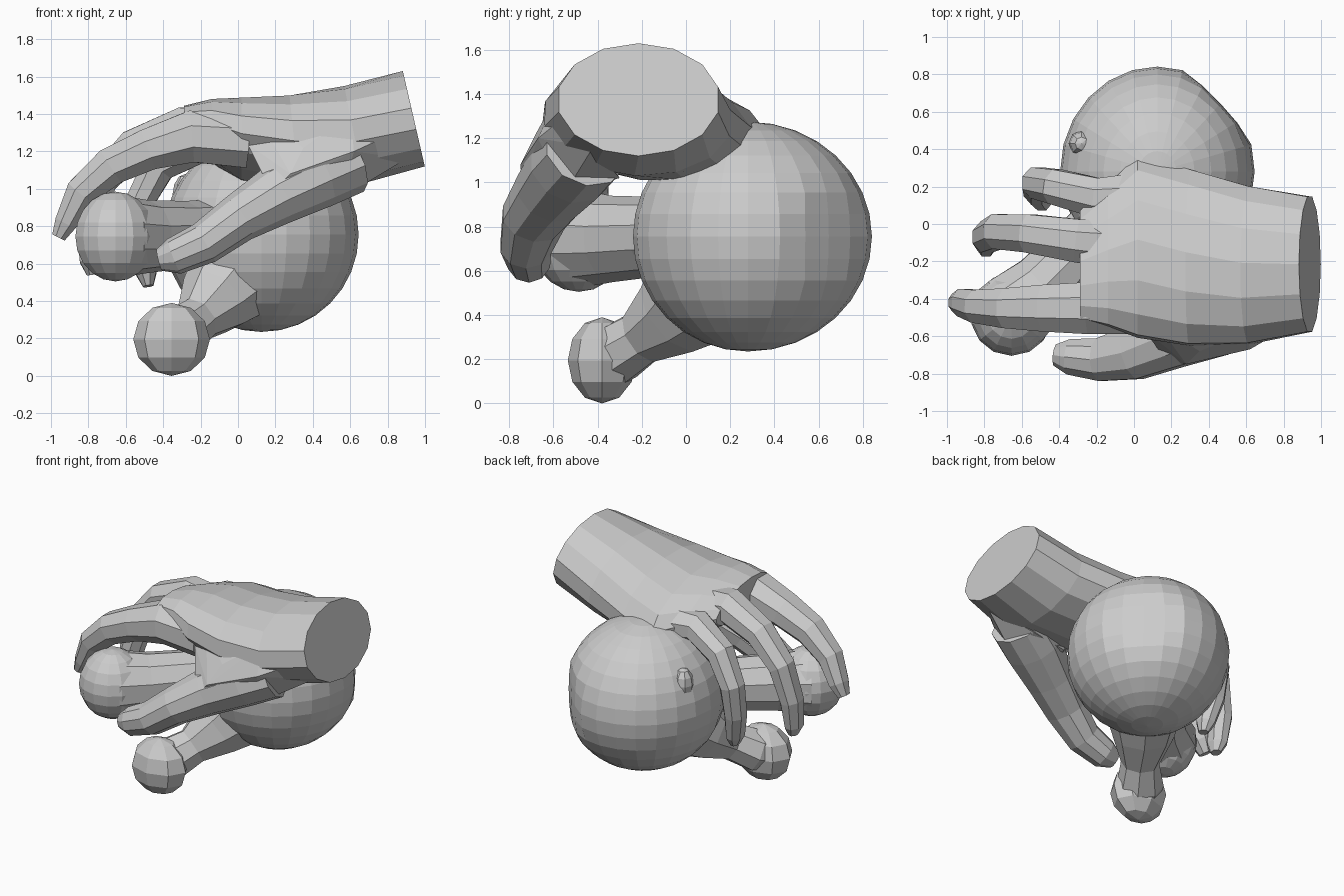
import bpy, bmesh, math
from mathutils import Vector, Matrix

if "Cube" in bpy.data.objects:
    bpy.data.objects.remove(bpy.data.objects["Cube"])


def make_object(name, bm):
    bmesh.ops.recalc_face_normals(bm, faces=bm.faces)
    mesh = bpy.data.meshes.new(name)
    bm.to_mesh(mesh)
    bm.free()
    ob = bpy.data.objects.new(name, mesh)
    bpy.context.collection.objects.link(ob)
    return ob


def skin_rings(name, rings):
    """Closed faceted tube through rings of points."""
    bm = bmesh.new()
    loops = [[bm.verts.new(p) for p in r] for r in rings]
    n = len(loops[0])
    for a, b in zip(loops, loops[1:]):
        for i in range(n):
            j = (i + 1) % n
            bm.faces.new((a[i], a[j], b[j], b[i]))
    bm.faces.new(loops[0])
    bm.faces.new(loops[-1])
    return make_object(name, bm)


def limb(name, path, sides=8, side=Vector((0, 1, 0))):
    """Tube along (x, y, z, half width, half thickness) stations."""
    pts = [Vector(p[:3]) for p in path]
    rings = []
    for i, p in enumerate(path):
        t = (pts[min(i + 1, len(pts) - 1)] - pts[max(i - 1, 0)]).normalized()
        u = (side - t * side.dot(t)).normalized()
        v = t.cross(u)
        rings.append([pts[i] + u * p[3] * math.cos(a) + v * p[4] * math.sin(a)
                      for a in [2 * math.pi * (k + 0.5) / sides for k in range(sides)]])
    return skin_rings(name, rings)


def hull(name, points):
    bm = bmesh.new()
    for p in points:
        bm.verts.new(p)
    res = bmesh.ops.convex_hull(bm, input=bm.verts)
    bmesh.ops.delete(bm, geom=list({g for g in res["geom_interior"] + res["geom_unused"]
                                    if isinstance(g, bmesh.types.BMVert)}), context='VERTS')
    return make_object(name, bm)


def ball(name, centre, radii, u=12, v=8, back=1.0, flat=None):
    """Sphere, stretched at the back; flat = (normal, distance) limits it."""
    bm = bmesh.new()
    bmesh.ops.create_uvsphere(bm, u_segments=u, v_segments=v, radius=1)
    for w in bm.verts:
        if w.co.y > 0:
            w.co.y *= back
        w.co = Vector([w.co[k] * radii[k] + centre[k] for k in range(3)])
        if flat:
            over = w.co.dot(flat[0]) - flat[1]
            if over > 0:
                w.co -= flat[0] * over * 0.7
    return make_object(name, bm)


def unite(base, parts):
    for p in parts:
        m = base.modifiers.new("join", 'BOOLEAN')
        m.operation = 'UNION'
        m.solver = 'EXACT'
        m.object = p
    bpy.context.view_layer.update()
    dg = bpy.context.evaluated_depsgraph_get()
    mesh = bpy.data.meshes.new_from_object(base.evaluated_get(dg))
    base.modifiers.clear()
    base.data = mesh
    for p in parts:
        bpy.data.objects.remove(p)


# Palm and cut wrist: x, y, z, half width, half height, roll, lean
palm_stations = [
    (0.94, -0.215, 1.375, 0.37, 0.255, 0.00, 0.23),
    (0.62, -0.22, 1.29, 0.43, 0.26, -0.05, 0.20),
    (0.30, -0.18, 1.255, 0.48, 0.245, -0.12, 0.10),
    (0.02, -0.12, 1.26, 0.50, 0.215, -0.17, 0.0),
    (-0.14, -0.17, 1.31, 0.39, 0.155, -0.20, 0.0),
    (-0.29, -0.22, 1.33, 0.30, 0.10, -0.20, 0.0)]
rings = []
for x, y, z, ry, rz, roll, lean in palm_stations:
    ring = []
    for k in range(14):
        a = 2 * math.pi * (k + 0.5) / 14
        q = Matrix.Rotation(roll, 3, 'X') @ Vector((0, ry * math.cos(a), rz * math.sin(a)))
        ring.append(Vector((x - lean * q.z, y + q.y, z + q.z)))
    rings.append(ring)
hand = skin_rings("hand", rings)

# Flesh between the palm and the thumb
web = hull("thumb_web", [
    (0.88, -0.52, 1.32), (0.90, -0.42, 1.16), (0.62, -0.67, 1.20), (0.55, -0.55, 0.95),
    (0.28, -0.75, 1.08), (0.18, -0.74, 0.98), (0.13, -0.60, 1.10), (0.05, -0.56, 1.24),
    (0.12, -0.53, 1.36), (0.60, -0.58, 1.40), (0.30, -0.35, 1.02), (0.60, -0.30, 1.02),
    (0.35, -0.68, 1.22)])

# Curled fingers and thumb
index = limb("index_finger", [
    (0.05, -0.43, 1.26, 0.17, 0.16), (-0.25, -0.45, 1.28, 0.15, 0.15),
    (-0.48, -0.45, 1.21, 0.135, 0.12), (-0.68, -0.45, 1.12, 0.115, 0.11),
    (-0.84, -0.44, 0.98, 0.095, 0.09), (-0.92, -0.42, 0.82, 0.08, 0.065),
    (-0.96, -0.42, 0.74, 0.05, 0.04)])
ring_finger = limb("ring_finger", [
    (0.00, -0.12, 1.28, 0.15, 0.14), (-0.30, -0.09, 1.32, 0.125, 0.125),
    (-0.56, -0.05, 1.22, 0.11, 0.105), (-0.73, -0.04, 1.04, 0.10, 0.09),
    (-0.79, -0.07, 0.80, 0.09, 0.08), (-0.79, -0.10, 0.61, 0.08, 0.06),
    (-0.78, -0.10, 0.54, 0.04, 0.03)])
little = limb("little_finger", [
    (0.05, 0.14, 1.22, 0.15, 0.14), (-0.20, 0.14, 1.24, 0.115, 0.11),
    (-0.42, 0.20, 1.13, 0.10, 0.10), (-0.52, 0.22, 0.94, 0.09, 0.085),
    (-0.52, 0.18, 0.72, 0.085, 0.075), (-0.49, 0.14, 0.55, 0.075, 0.06),
    (-0.48, 0.13, 0.48, 0.04, 0.03)])
thumb = limb("thumb", [
    (0.60, -0.45, 1.15, 0.20, 0.18), (0.42, -0.52, 1.07, 0.20, 0.18),
    (0.20, -0.61, 0.96, 0.17, 0.16), (0.00, -0.69, 0.84, 0.15, 0.13),
    (-0.18, -0.725, 0.71, 0.12, 0.115), (-0.34, -0.71, 0.64, 0.10, 0.10),
    (-0.42, -0.70, 0.62, 0.06, 0.06)], sides=10)
unite(hand, [web, index, ring_finger, little, thumb])

# Large ball with two knobs on short necks
held = ball("held_ball", (0.125, 0.28, 0.755), (0.52, 0.52, 0.52), 24, 16, 1.08,
            (Vector((0.724, 0.69, 0)).normalized(), 0.76))
knob_a = ball("side_knob", (-0.655, -0.485, 0.745), (0.22, 0.22, 0.24), 14, 10)
neck_a = limb("side_neck", [
    (-0.64, -0.47, 0.745, 0.225, 0.22), (-0.48, -0.33, 0.745, 0.19, 0.195),
    (-0.28, -0.13, 0.755, 0.18, 0.18), (-0.05, 0.10, 0.76, 0.19, 0.19)], 10, Vector((1, 0, 0)))
knob_b = ball("lower_knob", (-0.355, -0.38, 0.195), (0.205, 0.155, 0.195), 8, 6)
neck_b = limb("lower_neck", [
    (-0.39, -0.40, 0.19, 0.12, 0.12), (-0.32, -0.32, 0.22, 0.155, 0.145),
    (-0.22, -0.20, 0.30, 0.125, 0.13), (-0.13, -0.06, 0.40, 0.20, 0.20),
    (0.05, 0.16, 0.60, 0.30, 0.32)], 8, Vector((1, 0, 0)))
unite(held, [neck_a, knob_a, neck_b, knob_b])

# Small bump on the back of the ball
bump = ball("bump", (-0.28, 0.43, 0.97), (0.07, 0.07, 0.11), 8, 6)
